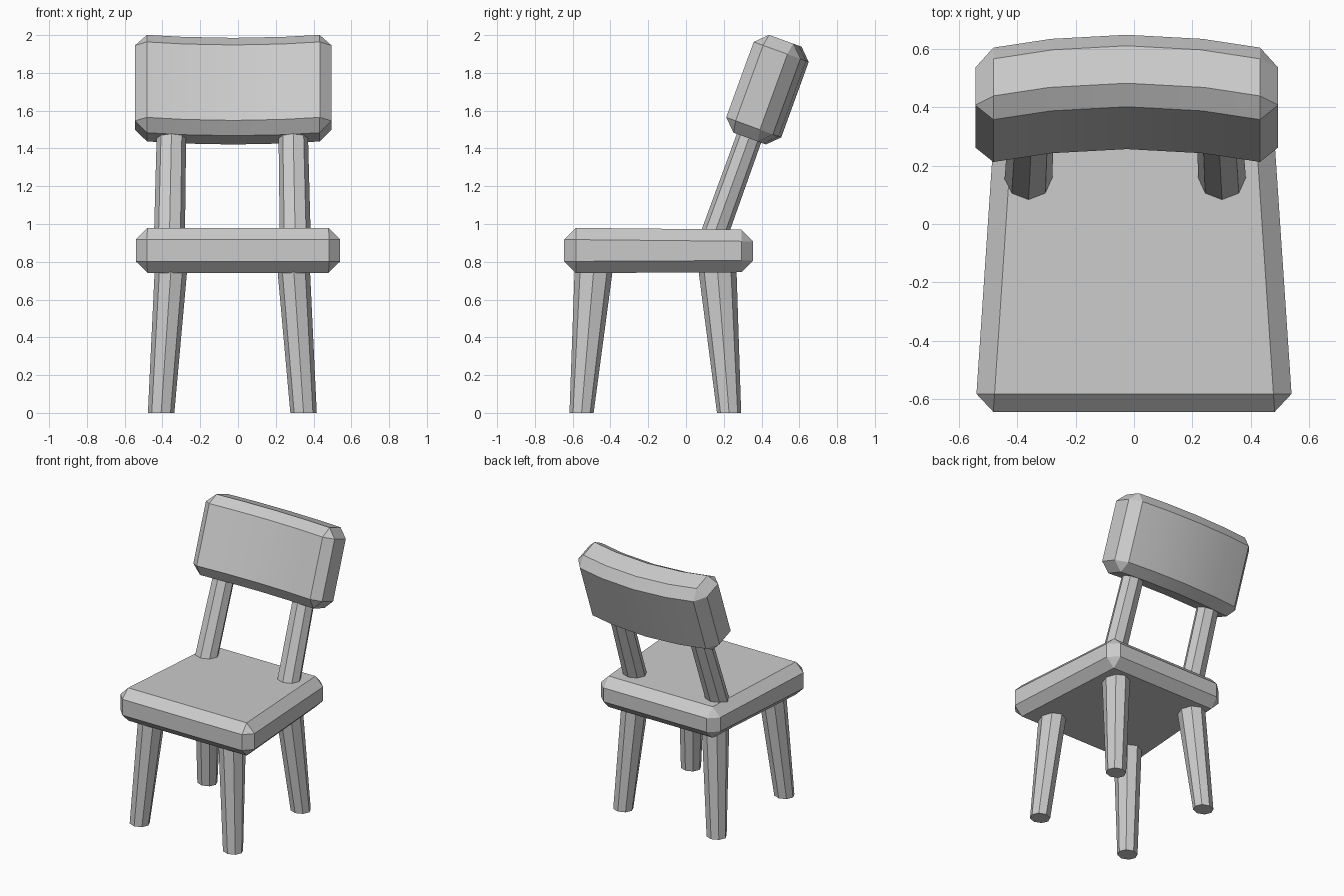
import bpy, bmesh, math

if "Cube" in bpy.data.objects:
    bpy.data.objects.remove(bpy.data.objects["Cube"])

AXIS = -0.03            # legs and back are mirrored about this x
TILT = math.radians(20)  # lean of the back


def loft(name, rings, bevel=0.0):
    """Skin equal-sized rings of points, cap both ends, chamfer hard edges."""
    bm = bmesh.new()
    loops = [[bm.verts.new(p) for p in ring] for ring in rings]
    n = len(loops[0])
    for a, b in zip(loops, loops[1:]):
        for i in range(n):
            j = (i + 1) % n
            bm.faces.new((a[i], a[j], b[j], b[i]))
    bm.faces.new(loops[0][::-1])
    bm.faces.new(loops[-1])
    bmesh.ops.recalc_face_normals(bm, faces=bm.faces)
    if bevel:
        hard = [e for e in bm.edges if e.calc_face_angle() > math.radians(45)]
        bmesh.ops.bevel(bm, geom=hard, offset=bevel, offset_type='OFFSET',
                        segments=1, profile=0.5, affect='EDGES')
    mesh = bpy.data.meshes.new(name)
    bm.to_mesh(mesh)
    bm.free()
    obj = bpy.data.objects.new(name, mesh)
    bpy.context.collection.objects.link(obj)
    return obj


def octagon(x, y, z, rx, ry):
    return [(x + rx * math.cos(i * math.pi / 4), y + ry * math.sin(i * math.pi / 4), z)
            for i in range(8)]


# Seat: chamfered slab, narrower towards the back
def seat_end(half, y, z0, z1):
    return [(-half, y, z0), (half, y, z0), (half, y, z1), (-half, y, z1)]


loft("seat", [seat_end(0.545, -0.645, 0.74, 0.98),
              seat_end(0.478, 0.355, 0.745, 0.97)], bevel=0.062)

# Legs and back posts: tapered octagonal bars (offset x, y, z, rx, ry)
bars = {
    "front_leg": [(0.377, -0.553, 0.0, 0.07, 0.064), (0.322, -0.485, 0.8, 0.087, 0.103)],
    "back_leg": [(0.377, 0.228, 0.0, 0.07, 0.064), (0.322, 0.163, 0.8, 0.087, 0.103)],
    "back_post": [(0.333, 0.144, 0.93, 0.082, 0.076), (0.32, 0.386, 1.6, 0.077, 0.072)],
}
for name, ends in bars.items():
    for side, label in ((-1, "left"), (1, "right")):
        loft(f"{name}_{label}",
             [octagon(AXIS + side * x, y, z, rx, ry) for x, y, z, rx, ry in ends])


# Backrest: leaning slab, bowed backwards in the middle
def back_section(x, bow):
    pts = []
    for s, w in ((-0.335, 1.48), (-0.072, 1.48), (-0.072, 2.031), (-0.335, 2.031)):
        s += bow
        pts.append((x, s * math.cos(TILT) + w * math.sin(TILT),
                    w * math.cos(TILT) - s * math.sin(TILT)))
    return pts


sections = [(-0.52, -0.01), (-0.26, 0.032), (0.0, 0.047), (0.26, 0.032), (0.52, -0.01)]
backrest = loft("backrest", [back_section(AXIS + 0.005 + x, b) for x, b in sections],
                bevel=0.063)
bpy.context.view_layer.objects.active = backrest
backrest.select_set(True)
bpy.ops.object.shade_smooth_by_angle(angle=math.radians(25))
